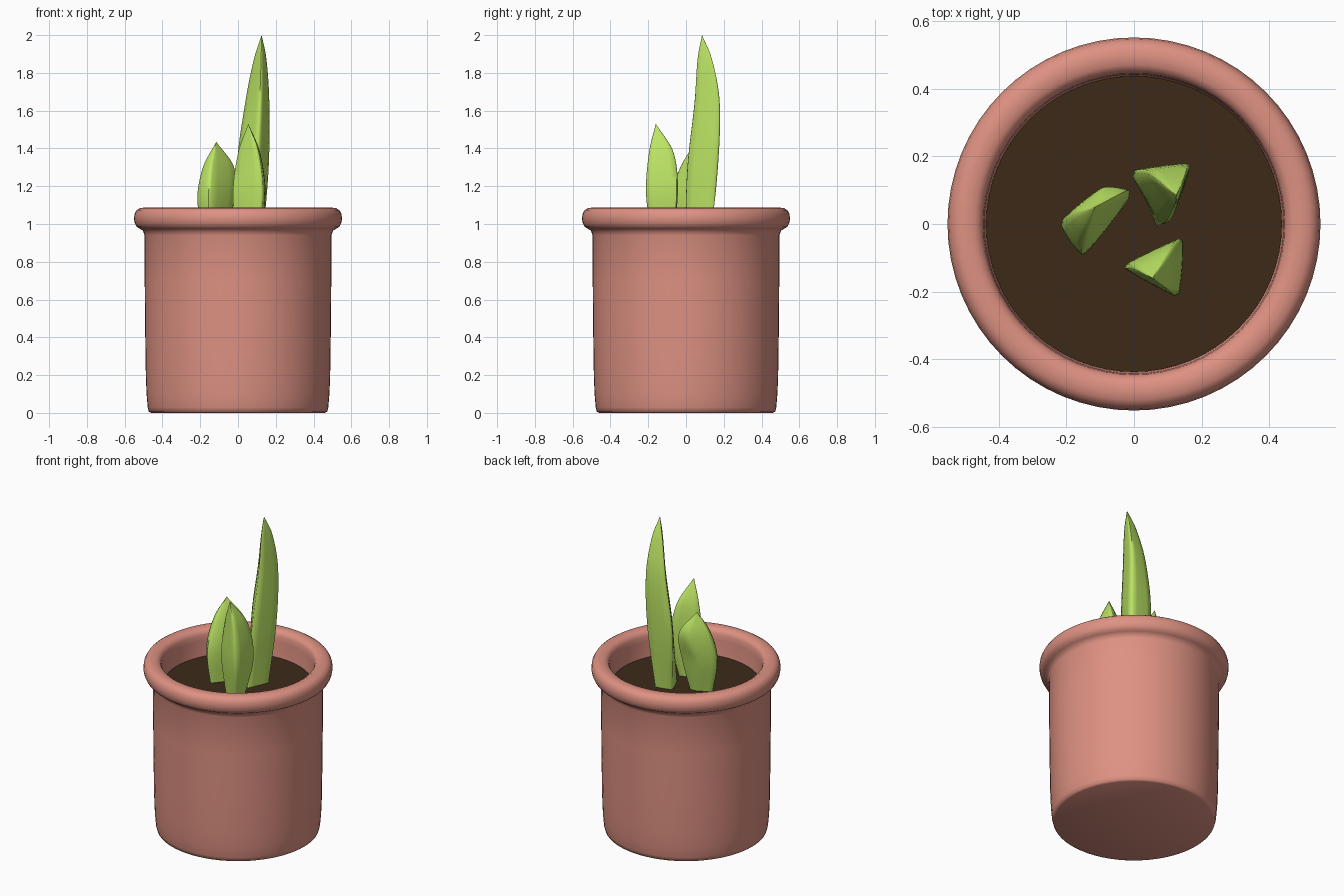
import bpy, bmesh, math
from mathutils import Vector

if "Cube" in bpy.data.objects:
    bpy.data.objects.remove(bpy.data.objects["Cube"])


def material(name, rgb):
    m = bpy.data.materials.new(name)
    m.diffuse_color = (*rgb, 1)
    m.use_nodes = True
    m.node_tree.nodes["Principled BSDF"].inputs["Base Color"].default_value = m.diffuse_color
    return m


def finish(name, bm, mat, angle):
    bmesh.ops.remove_doubles(bm, verts=bm.verts, dist=1e-5)
    bmesh.ops.recalc_face_normals(bm, faces=bm.faces)
    me = bpy.data.meshes.new(name)
    bm.to_mesh(me)
    bm.free()
    ob = bpy.data.objects.new(name, me)
    bpy.context.collection.objects.link(ob)
    me.materials.append(mat)
    bpy.ops.object.select_all(action='DESELECT')
    ob.select_set(True)
    bpy.context.view_layer.objects.active = ob
    bpy.ops.object.shade_smooth_by_angle(angle=math.radians(angle))
    return ob


def lathe(name, profile, mat, steps=64):
    bm = bmesh.new()
    vs = [bm.verts.new((r, 0, z)) for r, z in profile]
    es = [bm.edges.new(p) for p in zip(vs, vs[1:])]
    bmesh.ops.spin(bm, geom=vs + es, cent=(0, 0, 0), axis=(0, 0, 1),
                   angle=math.tau, steps=steps, use_duplicate=False)
    return finish(name, bm, mat, 50)


def smooth_path(pts, z):
    """Cubic curve through 3D points, evaluated at height z."""
    n = len(pts)

    def slope(i):
        a, b = pts[max(i - 1, 0)], pts[min(i + 1, n - 1)]
        return (b - a) / (b.z - a.z)
    i = max(k for k in range(n - 1) if pts[k].z <= z + 1e-6)
    a, b = pts[i], pts[i + 1]
    h = b.z - a.z
    t = (z - a.z) / h
    return (a * (2*t**3 - 3*t**2 + 1) + slope(i) * h * (t**3 - 2*t**2 + t)
            + b * (3*t**2 - 2*t**3) + slope(i + 1) * h * (t**3 - t**2))


def leaf(name, sections, tip, mat, rings=22):
    """Keeled leaf: rows of (z, corners...) lofted up to a pointed tip."""
    count = len(sections[0]) - 1
    paths = [[Vector((*s[k + 1], s[0])) for s in sections] + [Vector(tip)]
             for k in range(count)]
    z0, z1 = sections[0][0], tip[2]
    bm = bmesh.new()
    loops = []
    for j in range(rings):
        z = z0 + (z1 - z0) * (1 - (1 - j / rings) ** 1.4)
        corners = [smooth_path(p, z) for p in paths]
        mid = sum(corners, Vector()) / count
        ring = []
        for k, a in enumerate(corners):
            b = corners[(k + 1) % count]
            for t in (.07, .28, .5, .72, .93):
                p = a.lerp(b, t)
                p = mid + (p - mid) * (1.03 + .35 * t * (1 - t))
                ring.append(bm.verts.new(p))
        loops.append(ring)
    n = len(loops[0])
    for lo, hi in zip(loops, loops[1:]):
        for k in range(n):
            bm.faces.new((lo[k], lo[(k+1) % n], hi[(k+1) % n], hi[k]))
    top = bm.verts.new(tip)
    for k in range(n):
        bm.faces.new((loops[-1][k], loops[-1][(k + 1) % n], top))
    bm.faces.new(loops[0][::-1])
    return finish(name, bm, mat, 60)


clay = material("clay", (.73, .285, .225))
earth = material("earth", (.045, .023, .009))
green = material("green", (.51, .79, .13))

# Pot with rolled rim
lathe("pot", [(0, 0), (.46, 0), (.472, .006), (.478, .03), (.484, .10),
              (.488, .20), (.491, .4), (.494, .7), (.495, .94), (.503, .965),
              (.52, .975), (.537, .985), (.547, 1.005), (.551, 1.03),
              (.547, 1.055), (.537, 1.073), (.52, 1.084), (.495, 1.087),
              (.47, 1.084), (.454, 1.074), (.445, 1.055), (.442, 1.02),
              (.438, .9), (.43, .86), (0, .86)], clay)

# Soil
lathe("soil", [(0, .87), (.434, .87), (.437, .92), (0, .92)], earth)

# Leaves
leaf("tall_leaf", [
    (.89, (.03, .10), (.13, .125), (.07, -.01)),
    (1.30, (-.007, .15), (.163, .167), (.10, .002)),
    (1.65, (.037, .155), (.166, .177), (.12, .042)),
    (1.88, (.085, .12), (.15, .135), (.125, .06))], (.125, .085, 2), green)
leaf("left_leaf", [
    (.89, (-.17, -.01), (-.10, .03), (-.06, .03), (-.14, -.07)),
    (1.12, (-.215, 0), (-.13, .07), (-.02, .07), (-.15, -.09)),
    (1.30, (-.185, .03), (-.09, .108), (-.02, .095), (-.14, -.03))],
    (-.115, .05, 1.435), green)
leaf("front_leaf", [
    (.89, (0, -.12), (.10, -.08), (.10, -.17)),
    (1.15, (-.033, -.125), (.143, -.042), (.13, -.213)),
    (1.38, (-.003, -.13), (.115, -.065), (.107, -.197))],
    (.055, -.16, 1.53), green)
